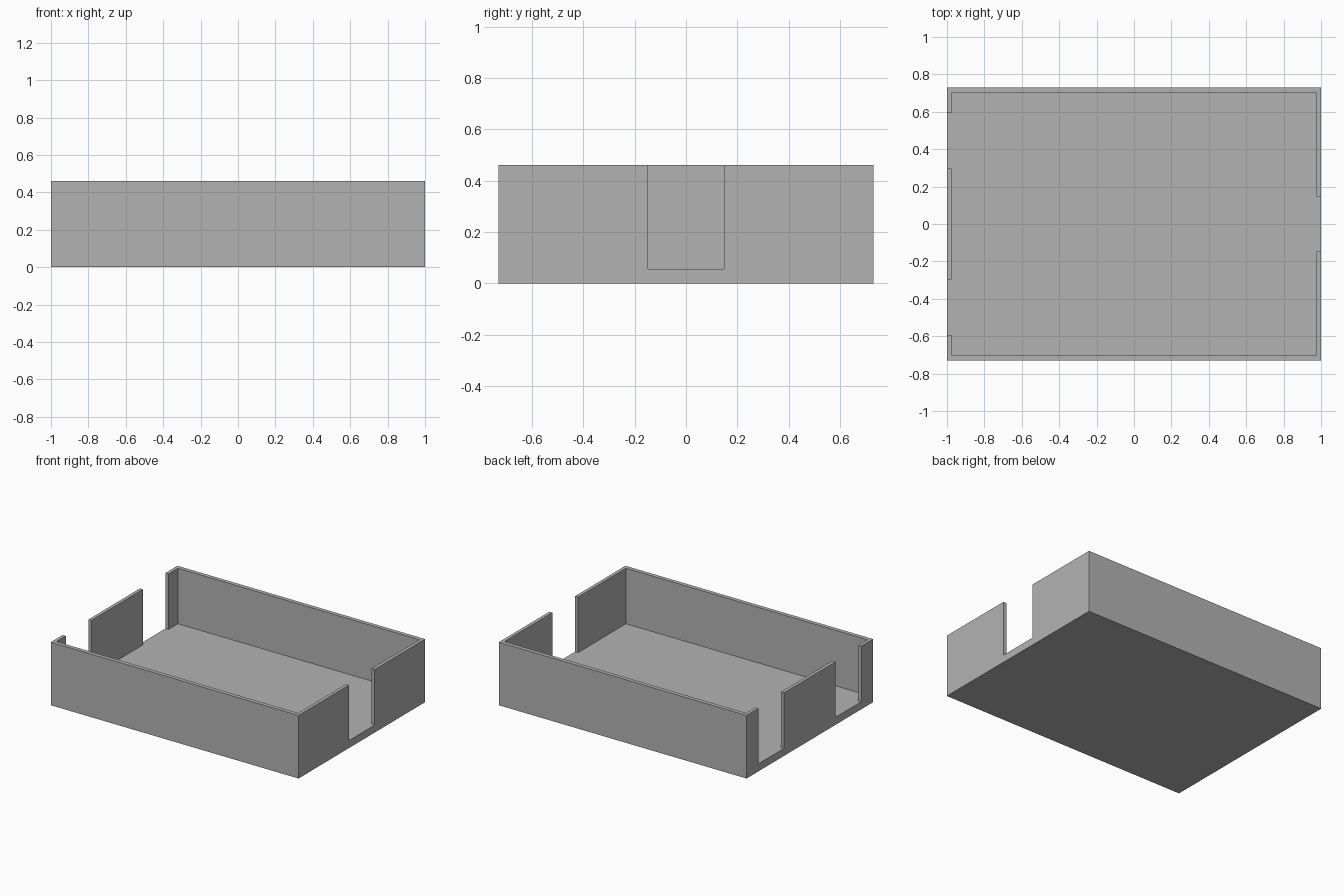
import bpy
import bmesh

if "Cube" in bpy.data.objects:
    bpy.data.objects.remove(bpy.data.objects["Cube"], do_unlink=True)

HALF_X, HALF_Y, HEIGHT = 1.0, 0.73, 0.46
IN_X, IN_Y, FLOOR = 0.975, 0.70, 0.055
OUT = HALF_X + 0.1  # openings pass right through the end walls

grey = bpy.data.materials.new("plain grey")
grey.use_nodes = True
colour = (0.45, 0.45, 0.45, 1)
grey.diffuse_color = colour
grey.node_tree.nodes["Principled BSDF"].inputs["Base Color"].default_value = colour


def prism(name, outline, bottom, top):
    """Extrude a flat outline upward into a closed solid."""
    bm = bmesh.new()
    base = bm.faces.new([bm.verts.new((x, y, bottom)) for x, y in outline])
    risen = bmesh.ops.extrude_face_region(bm, geom=[base], use_keep_orig=True)
    verts = [v for v in risen["geom"] if isinstance(v, bmesh.types.BMVert)]
    bmesh.ops.translate(bm, vec=(0, 0, top - bottom), verts=verts)
    bmesh.ops.recalc_face_normals(bm, faces=bm.faces)
    mesh = bpy.data.meshes.new(name)
    bm.to_mesh(mesh)
    bm.free()
    mesh.materials.append(grey)
    obj = bpy.data.objects.new(name, mesh)
    bpy.context.collection.objects.link(obj)
    return obj


def notch(side, start, end):
    """Outline points stepping out through an end wall and back."""
    return [(side * IN_X, start), (side * OUT, start),
            (side * OUT, end), (side * IN_X, end)]


# Solid block of the tray
tray = prism("open_tray", [(-HALF_X, -HALF_Y), (HALF_X, -HALF_Y),
                           (HALF_X, HALF_Y), (-HALF_X, HALF_Y)], 0, HEIGHT)

# Cavity with one opening at the left end and two at the right end
cavity = [(-IN_X, -IN_Y), (IN_X, -IN_Y), *notch(1, -0.148, 0.148),
          (IN_X, IN_Y), (-IN_X, IN_Y),
          *notch(-1, 0.593, 0.297), *notch(-1, -0.297, -0.593)]
cutter = prism("cavity_cutter", cavity, FLOOR, HEIGHT + 0.1)
cutter.hide_render = True

# Hollow out the block and keep the result as plain geometry
cut = tray.modifiers.new("hollow", "BOOLEAN")
cut.operation = "DIFFERENCE"
cut.solver = "EXACT"
cut.object = cutter
bpy.context.view_layer.update()
graph = bpy.context.evaluated_depsgraph_get()
hollow = bpy.data.meshes.new_from_object(tray.evaluated_get(graph))
tray.modifiers.clear()
tray.data = hollow
bpy.data.objects.remove(cutter, do_unlink=True)
